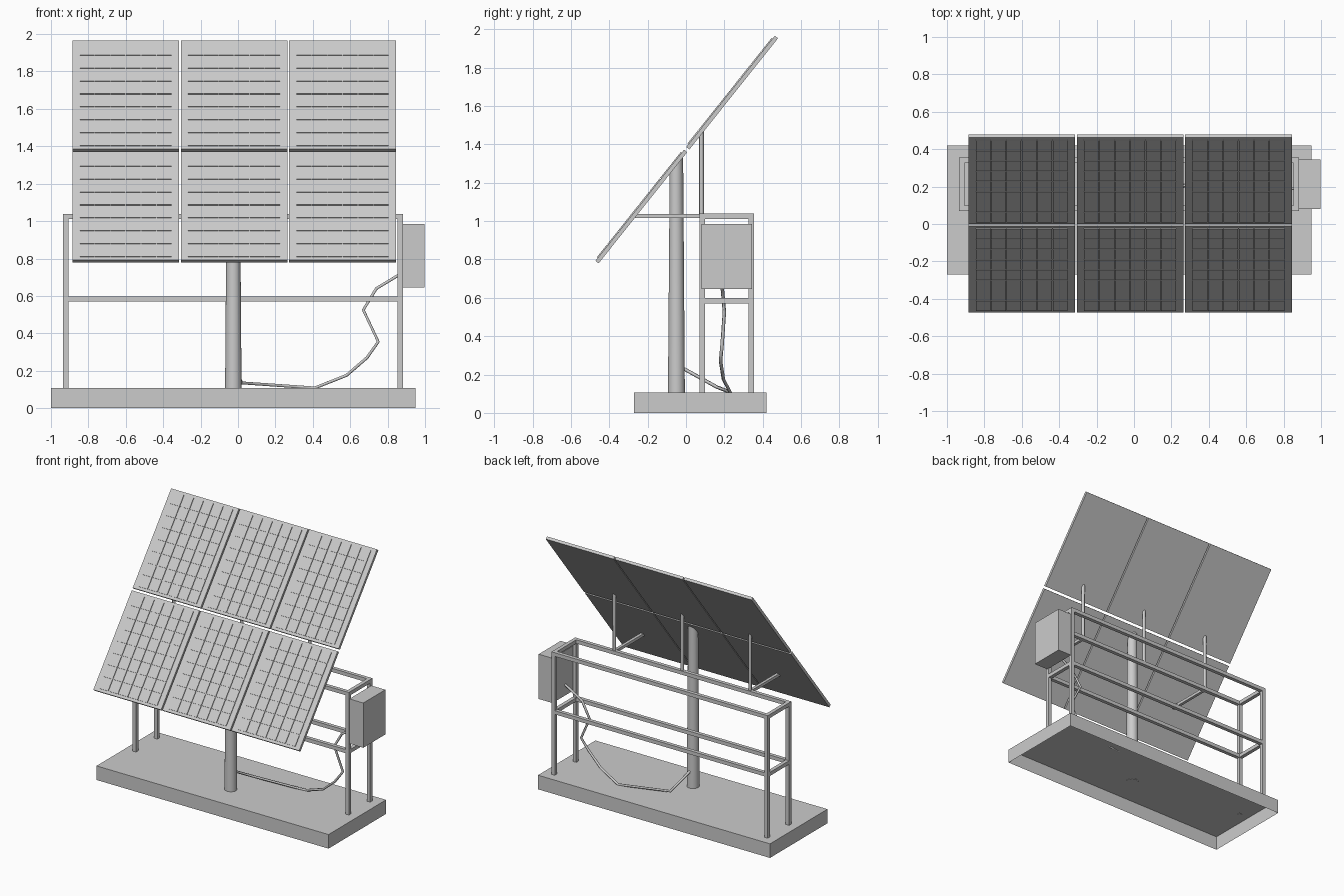
import bpy, bmesh, math
from mathutils import Vector, Matrix

if "Cube" in bpy.data.objects:
    bpy.data.objects.remove(bpy.data.objects["Cube"])

CX = -0.025                                   # centre line of the structure
P0 = Vector((-0.475, 0.795))                  # lower front edge of panels (y, z)
P1 = Vector((0.46, 1.968))                    # upper front edge
D = (P1 - P0).normalized()
LENGTH = (P1 - P0).length
THICK = 0.025


def finish(bm, name):
    me = bpy.data.meshes.new(name)
    bm.to_mesh(me)
    bm.free()
    ob = bpy.data.objects.new(name, me)
    bpy.context.collection.objects.link(ob)
    return ob


def add_box(bm, lo, hi):
    lo, hi = Vector(lo), Vector(hi)
    m = Matrix.Translation((lo + hi) / 2) @ Matrix.Diagonal((*(hi - lo), 1))
    return bmesh.ops.create_cube(bm, size=1, matrix=m)["verts"]


def box(name, lo, hi):
    bm = bmesh.new()
    add_box(bm, lo, hi)
    return finish(bm, name)


def panel_z(y):
    return P0.y + (y - P0.x) * D.y / D.x


def slanted_tube(name, x, y, z0, r0, r1, sides):
    """Upright tube whose top is cut to the slope of the panels."""
    bm = bmesh.new()
    bmesh.ops.create_cone(bm, cap_ends=True, segments=sides, radius1=r0, radius2=r1,
                          depth=1, matrix=Matrix.Translation((x, y, 0.5)))
    for v in bm.verts:
        v.co.z = panel_z(v.co.y) - 0.03 if v.co.z > 0.5 else z0
    for f in bm.faces:
        f.smooth = len(f.verts) == 4
    for e in bm.edges:
        e.smooth = all(len(f.verts) == 4 for f in e.link_faces)
    return finish(bm, name)


# base slab, open underneath
bm = bmesh.new()
add_box(bm, (-1, -0.27, 0), (0.95, 0.42, 0.107))
bm.faces.ensure_lookup_table()
bmesh.ops.delete(bm, geom=[f for f in bm.faces if f.normal.z < -0.5], context="FACES_ONLY")
finish(bm, "base")

# main post
slanted_tube("post", CX, -0.05, 0.105, 0.044, 0.035, 24)

# rectangular frame: four legs and two levels of rails
X0, X1, Y0, Y1, W = -0.935, 0.882, 0.07, 0.355, 0.028
for x in (X0, X1 - W):
    for y in (Y0, Y1 - W):
        box("frame_leg", (x, y, 0.105), (x + W, y + W, 1.038))
for z in (0.57, 1.01):
    for y in (Y0, Y1 - W):
        box("long_rail", (X0 + W, y, z), (X1 - W, y + W, z + W))
    for x in (X0, X1 - W):
        box("short_rail", (x, Y0 + W, z), (x + W, Y1 - W, z + W))

# panel uprights on the front rail, arms at the outer two
for i in (-1, 0, 1):
    x = CX + i * 0.57
    slanted_tube("panel_upright", x, 0.081, 1.015, 0.012, 0.012, 12)
    if i:
        box("panel_arm", (x - 0.011, -0.27, 1.015), (x + 0.011, 0.081, 1.037))

# solar panels: tray with raised cells, drawn flat then tilted
COLS, ROWS, PW, GAP = 6, 8, 0.57, 0.018
PL = (LENGTH - GAP) / 2
tilt = (Matrix.Translation((0, P0.x, P0.y))
        @ Matrix.Rotation(math.atan2(D.y, D.x), 4, "X"))
for row in range(2):
    for col in range(3):
        bm = bmesh.new()
        x0 = -0.886 + col * 0.58
        v0 = row * (PL + GAP)
        add_box(bm, (x0, v0, -THICK), (x0 + PW, v0 + PL, -0.004))
        mx, my, g = 0.038, 0.018, 0.004
        cw, ch = (PW - 2 * mx) / COLS, (PL - 2 * my) / ROWS
        for i in range(COLS):
            for j in range(ROWS):
                cx, cy = x0 + mx + i * cw, v0 + my + j * ch
                add_box(bm, (cx + g / 2, cy + g / 2, -0.006),
                        (cx + cw - g / 2, cy + ch - g / 2, 0.002))
        bm.transform(tilt)
        finish(bm, "solar_panel")

# control box on the right side
box("control_box", (0.88, 0.08, 0.645), (0.997, 0.345, 0.985))

# cable from control box to post
path = [(0.89, 0.19, 0.73), (0.74, 0.19, 0.64), (0.67, 0.2, 0.525), (0.75, 0.188, 0.355),
        (0.69, 0.18, 0.27), (0.58, 0.195, 0.175), (0.41, 0.23, 0.108),
        (0.02, 0.16, 0.135), (CX, -0.02, 0.235)]
cu = bpy.data.curves.new("cable", "CURVE")
cu.dimensions = "3D"
cu.bevel_depth = 0.009
cu.bevel_resolution = 1
cu.use_fill_caps = True
sp = cu.splines.new("POLY")
sp.points.add(len(path) - 1)
for p, co in zip(sp.points, path):
    p.co = (*co, 1)
bpy.context.collection.objects.link(bpy.data.objects.new("cable", cu))
